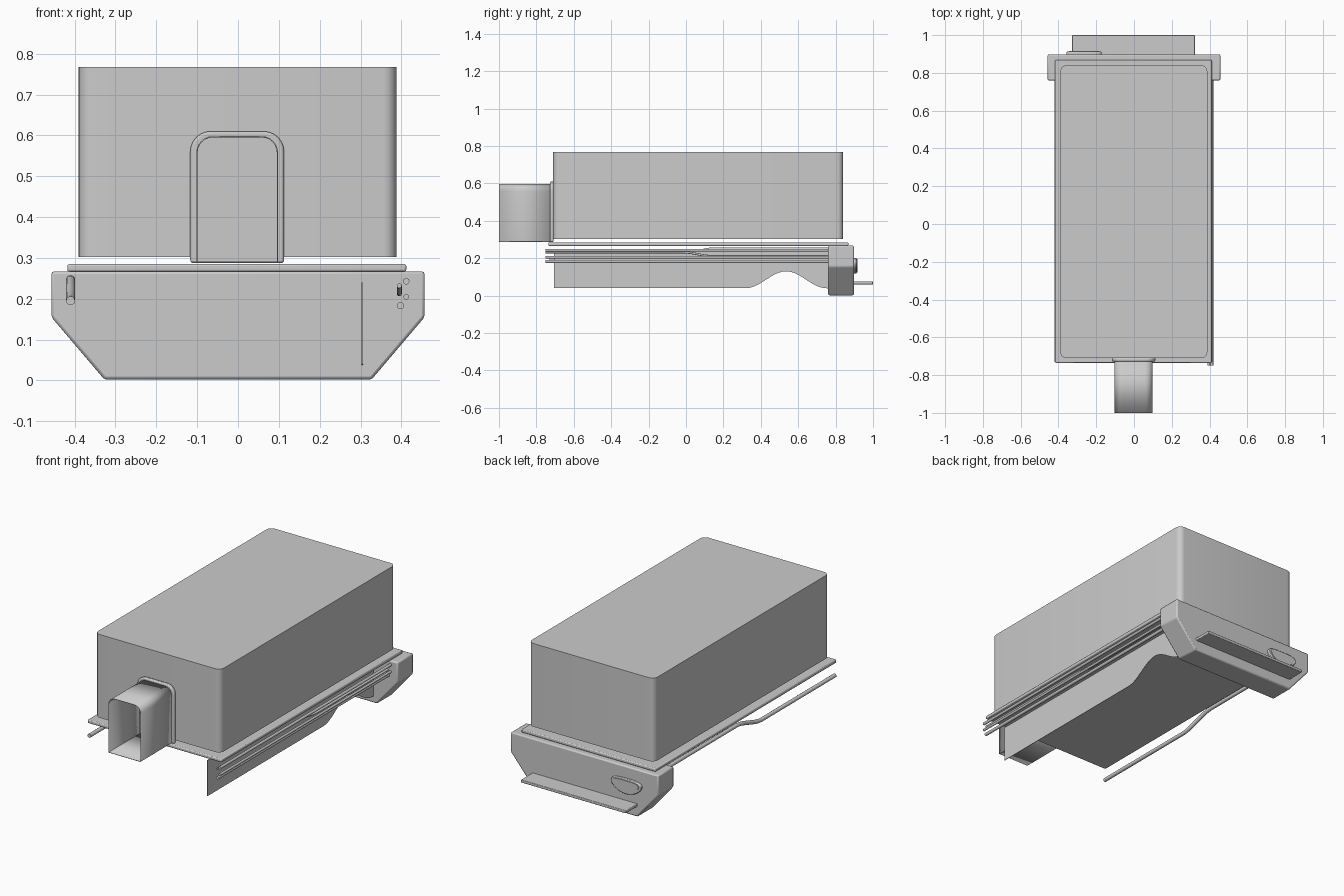
import bpy, bmesh, math
from mathutils import Vector

if "Cube" in bpy.data.objects:
    bpy.data.objects.remove(bpy.data.objects["Cube"])


def finish(ob, bevel=0.0, segs=3):
    if bevel:
        m = ob.modifiers.new("bevel", 'BEVEL')
        m.width, m.segments, m.limit_method = bevel, segs, 'ANGLE'
        m.angle_limit = math.radians(40)
    bpy.ops.object.select_all(action='DESELECT')
    ob.select_set(True)
    bpy.context.view_layer.objects.active = ob
    bpy.ops.object.shade_smooth_by_angle(angle=math.radians(30))
    return ob


def new_object(name, bm):
    bmesh.ops.recalc_face_normals(bm, faces=bm.faces)
    me = bpy.data.meshes.new(name)
    bm.to_mesh(me)
    bm.free()
    ob = bpy.data.objects.new(name, me)
    bpy.context.collection.objects.link(ob)
    return ob


def prism(name, outline, start, depth, bevel=0.0, segs=3, caps=True):
    """Extrude a closed 3D outline from start along depth."""
    bm = bmesh.new()
    s, d = Vector(start), Vector(depth)
    a = [bm.verts.new(Vector(p) + s) for p in outline]
    b = [bm.verts.new(Vector(p) + s + d) for p in outline]
    n = len(a)
    for i in range(n):
        bm.faces.new((a[i], a[(i + 1) % n], b[(i + 1) % n], b[i]))
    if caps:
        bm.faces.new(a)
        bm.faces.new(b)
    return finish(new_object(name, bm), bevel, segs)


def round_rect(x0, x1, y0, y1, radii, n=6):
    """Corner radii in order: lower left, lower right, upper right, upper left."""
    pts = []
    for k, (x, y, sx, sy) in enumerate(((x0, y0, 1, 1), (x1, y0, -1, 1),
                                        (x1, y1, -1, -1), (x0, y1, 1, -1))):
        r = radii[k]
        if r == 0:
            pts.append((x, y))
            continue
        for i in range(n + 1):
            t = math.pi + k * math.pi / 2 + i * math.pi / 2 / n
            pts.append((x + sx * r + r * math.cos(t), y + sy * r + r * math.sin(t)))
    return pts


def flat(pts):
    return [(x, y, 0) for x, y in pts]


def upright(pts):
    return [(x, 0, z) for x, z in pts]


def box(name, x, y, z, bevel=0.0):
    return prism(name, flat(round_rect(*x, *y, (0, 0, 0, 0))),
                 (0, 0, z[0]), (0, 0, z[1] - z[0]), bevel, 2)


def pipe(name, pts, r):
    cu = bpy.data.curves.new(name, 'CURVE')
    cu.dimensions = '3D'
    cu.bevel_depth, cu.bevel_resolution, cu.use_fill_caps = r, 3, True
    cu.resolution_u = 8
    sp = cu.splines.new('BEZIER')
    sp.bezier_points.add(len(pts) - 1)
    for p, co in zip(sp.bezier_points, pts):
        p.co = co
        reach = Vector((0, 0.06, 0))
        p.handle_left_type = p.handle_right_type = 'FREE'
        p.handle_left, p.handle_right = p.co - reach, p.co + reach
    ob = bpy.data.objects.new(name, cu)
    bpy.context.collection.objects.link(ob)


# main housing and the deck floating just below it
prism("housing", flat(round_rect(-0.39, 0.388, -0.71, 0.84, (0.032,) * 4)),
      (0, 0, 0.302), (0, 0, 0.466))
box("deck", (-0.418, 0.412), (-0.735, 0.868), (0.266, 0.285), 0.005)

# open duct with its collar at the front
duct = prism("duct", upright(round_rect(-0.102, 0.098, 0.287, 0.598, (0.004, 0.004, 0.04, 0.04))),
             (0, -1.0, 0), (0, 0.29, 0), caps=False)
solid = duct.modifiers.new("wall", 'SOLIDIFY')
solid.thickness, solid.offset = 0.003, -1
prism("duct_collar", upright(round_rect(-0.117, 0.113, 0.287, 0.61, (0.008, 0.008, 0.05, 0.05))),
      (0, -0.728, 0), (0, 0.02, 0), 0.006, 2)

# chamfered rear bumper
prism("bumper", upright([(-0.457, 0.155), (-0.327, 0.002), (0.327, 0.002), (0.457, 0.155),
                         (0.457, 0.267), (-0.457, 0.267)]),
      (0, 0.76, 0), (0, 0.138, 0), 0.007, 2)

# rear ledge
box("rear_ledge", (-0.327, 0.322), (0.89, 1.0), (0.06, 0.076), 0.003)

# rounded triangular badge plate, stepped inward
def badge(scale):
    pts = []
    for i in range(40):
        t = i * 2 * math.pi / 40
        w = 1 - 0.18 * math.sin(t) * -1 if math.sin(t) > 0 else 1
        pts.append((-0.265 + 0.095 * scale * math.cos(t) * (0.9 + 0.1 * w / 1.18),
                    0.168 + 0.042 * scale * math.sin(t) + 0.008 * math.cos(2 * t)))
    return upright(pts)

prism("badge_plate", badge(1.0), (0, 0.89, 0), (0, 0.022, 0), 0.004, 2)
prism("badge_inset", badge(0.85), (0, 0.90, 0), (0, 0.016, 0))

# right side skirt with a smooth arch near the rear
arch = [(0.32 + 0.43 * i / 20, 0.04 + 0.045 * (1 - math.cos(2 * math.pi * i / 20)))
        for i in range(21)]
skirt = [(-0.705, 0.24), (-0.705, 0.04)] + arch + [(0.77, 0.035), (0.77, 0.24)]
prism("right_skirt", [(0, y, z) for y, z in skirt], (0.303, 0, 0), (0.003, 0, 0))

# pipe runs along the right side
pipe("upper_right_pipe", [(0.412, -0.75, 0.243), (0.412, 0.77, 0.243)], 0.008)
pipe("bent_right_pipe", [(0.395, -0.75, 0.232), (0.395, -0.02, 0.232),
                         (0.395, 0.14, 0.212), (0.395, 0.77, 0.212)], 0.006)
pipe("middle_right_pipe", [(0.412, -0.75, 0.205), (0.412, 0.77, 0.205)], 0.007)
pipe("lower_right_pipe", [(0.398, -0.75, 0.183), (0.398, 0.77, 0.183)], 0.009)

# single pipe along the left side, low in front and high behind
pipe("left_pipe", [(-0.41, -0.73, 0.195), (-0.41, -0.08, 0.195),
                   (-0.41, 0.14, 0.247), (-0.41, 0.77, 0.247)], 0.011)
